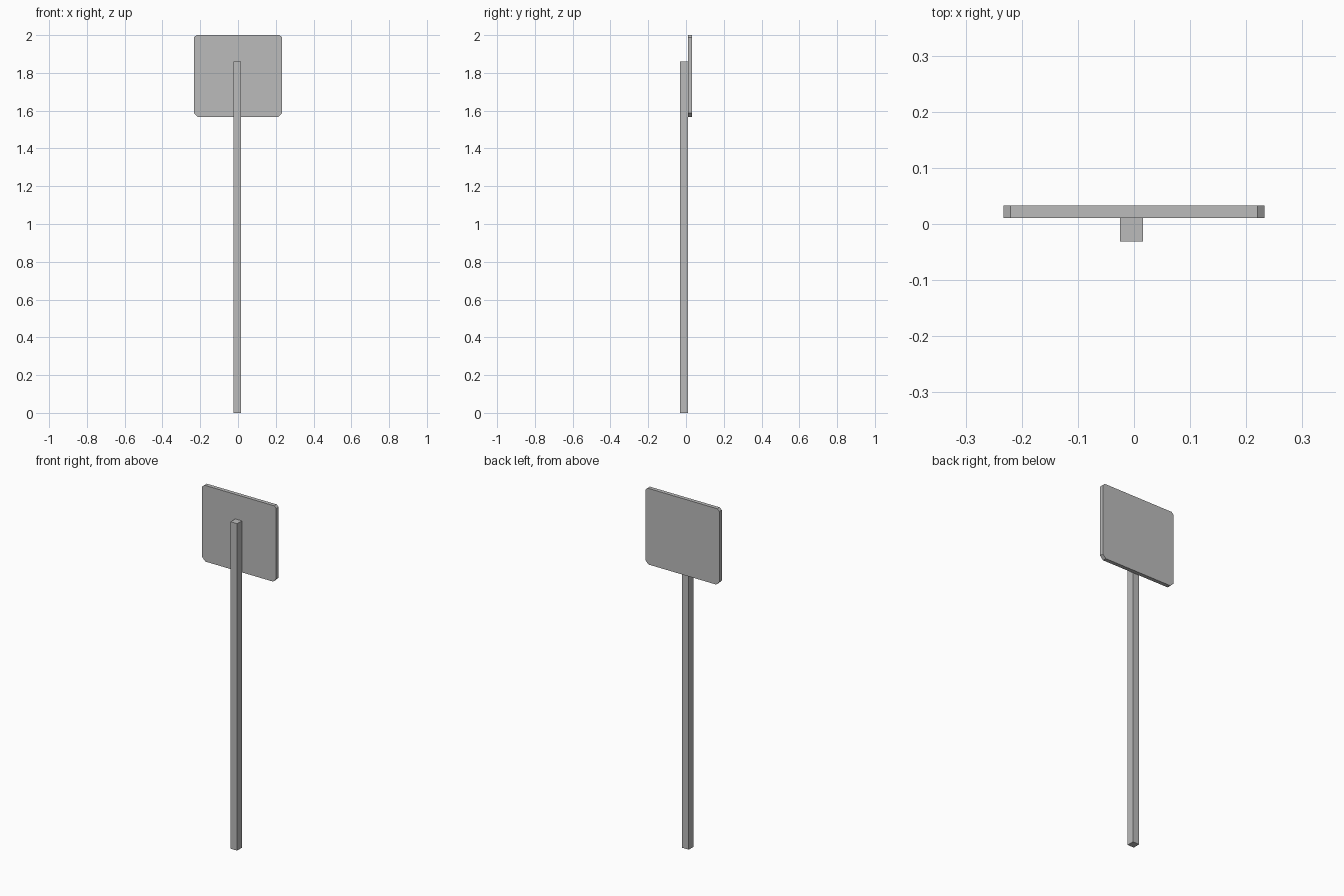
import bpy
import bmesh

cube = bpy.data.objects.get("Cube")
if cube:
    bpy.data.objects.remove(cube, do_unlink=True)

grey = bpy.data.materials.new("plain grey")
grey.use_nodes = True
colour = (0.5, 0.5, 0.5, 1)
grey.diffuse_color = colour
grey.node_tree.nodes["Principled BSDF"].inputs["Base Color"].default_value = colour


def extrude_outline(name, outline, y_front, y_back):
    """Solid made by extruding an x-z outline along y."""
    bm = bmesh.new()
    face = bm.faces.new([bm.verts.new((x, y_front, z)) for x, z in outline])
    new = bmesh.ops.extrude_face_region(bm, geom=[face])["geom"]
    verts = [v for v in new if isinstance(v, bmesh.types.BMVert)]
    bmesh.ops.translate(bm, verts=verts, vec=(0, y_back - y_front, 0))
    bmesh.ops.recalc_face_normals(bm, faces=bm.faces)
    mesh = bpy.data.meshes.new(name)
    bm.to_mesh(mesh)
    bm.free()
    mesh.materials.append(grey)
    obj = bpy.data.objects.new(name, mesh)
    bpy.context.collection.objects.link(obj)
    return obj


# Square post, slightly off centre
extrude_outline("post", [(-0.025, 0), (0.016, 0), (0.016, 1.86), (-0.025, 1.86)],
                -0.031, 0.011)

# Sign panel with clipped corners, larger at the bottom
half = [(0.213, 1.567), (0.233, 1.587), (0.233, 1.988), (0.22, 2.0)]
outline = half + [(-x, z) for x, z in reversed(half)]
extrude_outline("sign_panel", outline, 0.011, 0.033)
